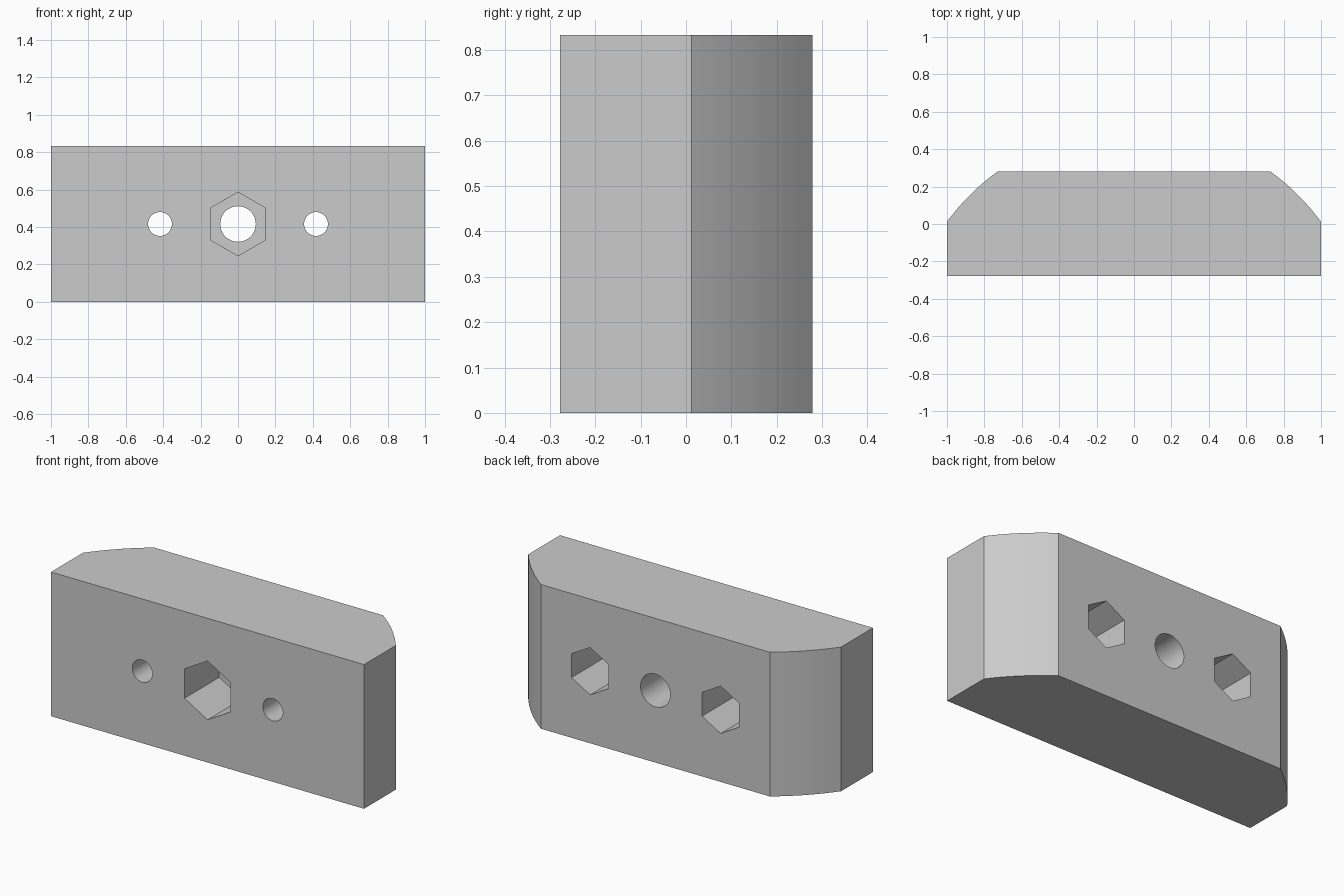
import bpy
import bmesh
from math import sin, cos, pi, atan2, hypot, radians
from mathutils import Vector

WIDTH, HEIGHT = 2.0, 0.833
FRONT, BACK = -0.278, 0.278
MID = HEIGHT / 2

cube = bpy.data.objects.get("Cube")
if cube:
    bpy.data.objects.remove(cube, do_unlink=True)

grey = bpy.data.materials.new("plain_grey")
grey.use_nodes = True
colour = (0.6, 0.6, 0.6, 1)
grey.diffuse_color = colour
grey.node_tree.nodes["Principled BSDF"].inputs["Base Color"].default_value = colour


def prism(name, points, offset):
    """Extrude a closed outline of 3D points along an offset."""
    bm = bmesh.new()
    face = bm.faces.new([bm.verts.new(p) for p in points])
    extruded = bmesh.ops.extrude_face_region(bm, geom=[face])["geom"]
    bmesh.ops.translate(bm, vec=Vector(offset),
                        verts=[v for v in extruded if isinstance(v, bmesh.types.BMVert)])
    bmesh.ops.recalc_face_normals(bm, faces=bm.faces)
    mesh = bpy.data.meshes.new(name)
    bm.to_mesh(mesh)
    bm.free()
    mesh.materials.append(grey)
    obj = bpy.data.objects.new(name, mesh)
    bpy.context.collection.objects.link(obj)
    return obj


def cut(target, x, radius, sides, y_start, y_end):
    """Cut a round or hexagonal pocket running along y."""
    ring = [(x + radius * sin(2 * pi * i / sides), y_start,
             MID + radius * cos(2 * pi * i / sides)) for i in range(sides)]
    cutter = prism("pocket_cutter", ring, (0, y_end - y_start, 0))
    cutter.hide_render = True
    mod = target.modifiers.new("pocket", 'BOOLEAN')
    mod.operation = 'DIFFERENCE'
    mod.solver = 'EXACT'
    mod.object = cutter
    bpy.context.view_layer.objects.active = target
    bpy.ops.object.modifier_apply(modifier=mod.name)
    bpy.data.objects.remove(cutter, do_unlink=True)


# Block outline: square front corners, arced back corners
arc_y = -0.725
start = atan2(0.012 - arc_y, WIDTH / 2)
end = atan2(BACK - arc_y, 0.73)
radius = hypot(WIDTH / 2, 0.012 - arc_y)
steps = 12
angles = [start + (end - start) * i / steps for i in range(steps + 1)]
right_side = [(WIDTH / 2, FRONT, 0)]
right_side += [(radius * cos(a), arc_y + radius * sin(a), 0) for a in angles]
left_side = [(-x, y, z) for x, y, z in reversed(right_side)]
block = prism("mounting_block", right_side + left_side, (0, 0, HEIGHT))

# Centre bolt hole with its nut pocket in the front
cut(block, 0, 0.095, 64, FRONT - 0.1, BACK + 0.1)
cut(block, 0, 0.17, 6, FRONT - 0.1, FRONT + 0.317)

# Side bolt holes with nut pockets in the back
for side in (-1, 1):
    cut(block, side * 0.417, 0.064, 48, FRONT - 0.1, BACK + 0.1)
    cut(block, side * 0.417, 0.137, 6, BACK - 0.335, BACK + 0.1)

# Smooth the curved walls, keep edges crisp
bpy.ops.object.select_all(action='DESELECT')
block.select_set(True)
bpy.context.view_layer.objects.active = block
bpy.ops.object.shade_smooth_by_angle(angle=radians(20))
